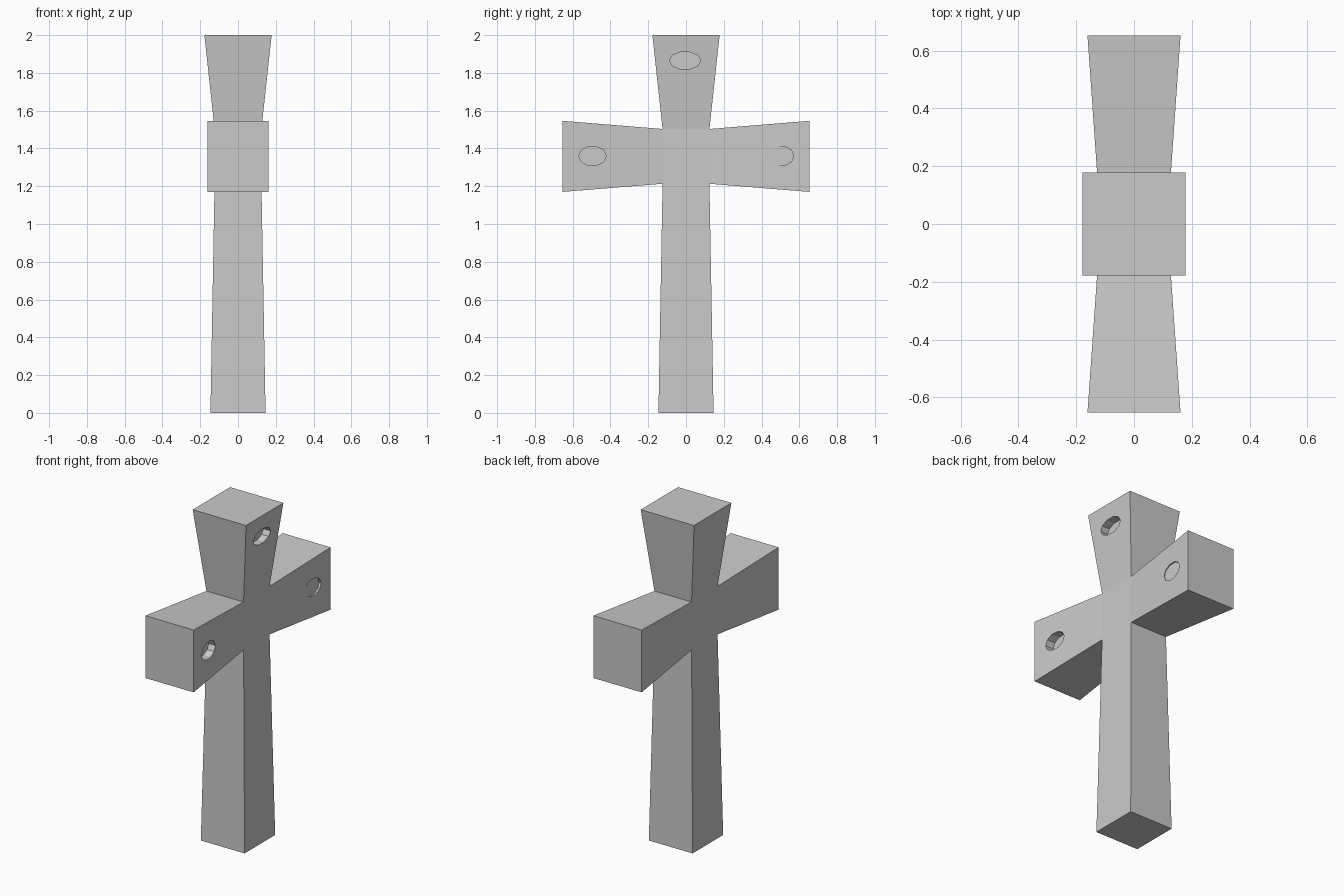
import bpy, bmesh
from mathutils import Vector, Matrix

cube = bpy.data.objects.get("Cube")
if cube:
    bpy.data.objects.remove(cube, do_unlink=True)

stone = bpy.data.materials.new("grey_stone")
stone.use_nodes = True
grey = (0.59, 0.59, 0.59, 1)
stone.diffuse_color = grey
stone.node_tree.nodes["Principled BSDF"].inputs["Base Color"].default_value = grey

HUB = Vector((0, 0, 1.358))


def make_object(name, bm):
    mesh = bpy.data.meshes.new(name)
    bm.normal_update()
    bm.to_mesh(mesh)
    bm.free()
    mesh.materials.append(stone)
    obj = bpy.data.objects.new(name, mesh)
    bpy.context.collection.objects.link(obj)
    return obj


def flare(bm, face, centre, half):
    """Extrude a hub face into a tapered limb ending in the given rectangle."""
    end = bmesh.ops.extrude_discrete_faces(bm, faces=[face])["faces"][0]
    middle = end.calc_center_median()
    for v in end.verts:
        offset = v.co - middle
        for i in range(3):
            v.co[i] = centre[i] + (half[i] if offset[i] > 0 else -half[i])


# Central hub with four flared limbs
bm = bmesh.new()
bmesh.ops.create_cube(bm, size=2, matrix=Matrix.Translation(HUB)
                      @ Matrix.Diagonal((0.124, 0.124, 0.145, 1)))
bm.normal_update()
hub_faces = {tuple(round(c) for c in f.normal): f for f in bm.faces}
flare(bm, hub_faces[0, 0, 1], (0, 0, 2), (0.178, 0.178, 0))
flare(bm, hub_faces[0, 0, -1], (0, 0, 0), (0.146, 0.146, 0))
for side in (-1, 1):
    flare(bm, hub_faces[0, side, 0], (0, side * 0.653, HUB.z), (0.161, 0, 0.188))
cross = make_object("cross_body", bm)

# Shallow oval sockets: y, z, half width, half height, floor x
sockets = {
    "top_socket": (-0.005, 1.865, 0.083, 0.047, 0.115),
    "front_socket": (-0.495, 1.36, 0.073, 0.053, 0.10),
    "back_socket": (0.5, 1.36, 0.071, 0.053, 0.142),
}
for name, (y, z, width, height, floor) in sockets.items():
    bm = bmesh.new()
    bmesh.ops.create_cone(bm, cap_ends=True, segments=10, radius1=1, radius2=1, depth=1,
                          matrix=Matrix.Translation((floor + 0.15, y, z))
                          @ Matrix.Diagonal((0.3, width, height, 1))
                          @ Matrix.Rotation(1.5708, 4, "Y"))
    cutter = make_object(name + "_cutter", bm)
    cutter.hide_render = True
    cutter.hide_set(True)
    cut = cross.modifiers.new(name, "BOOLEAN")
    cut.operation = "DIFFERENCE"
    cut.solver = "EXACT"
    cut.object = cutter
